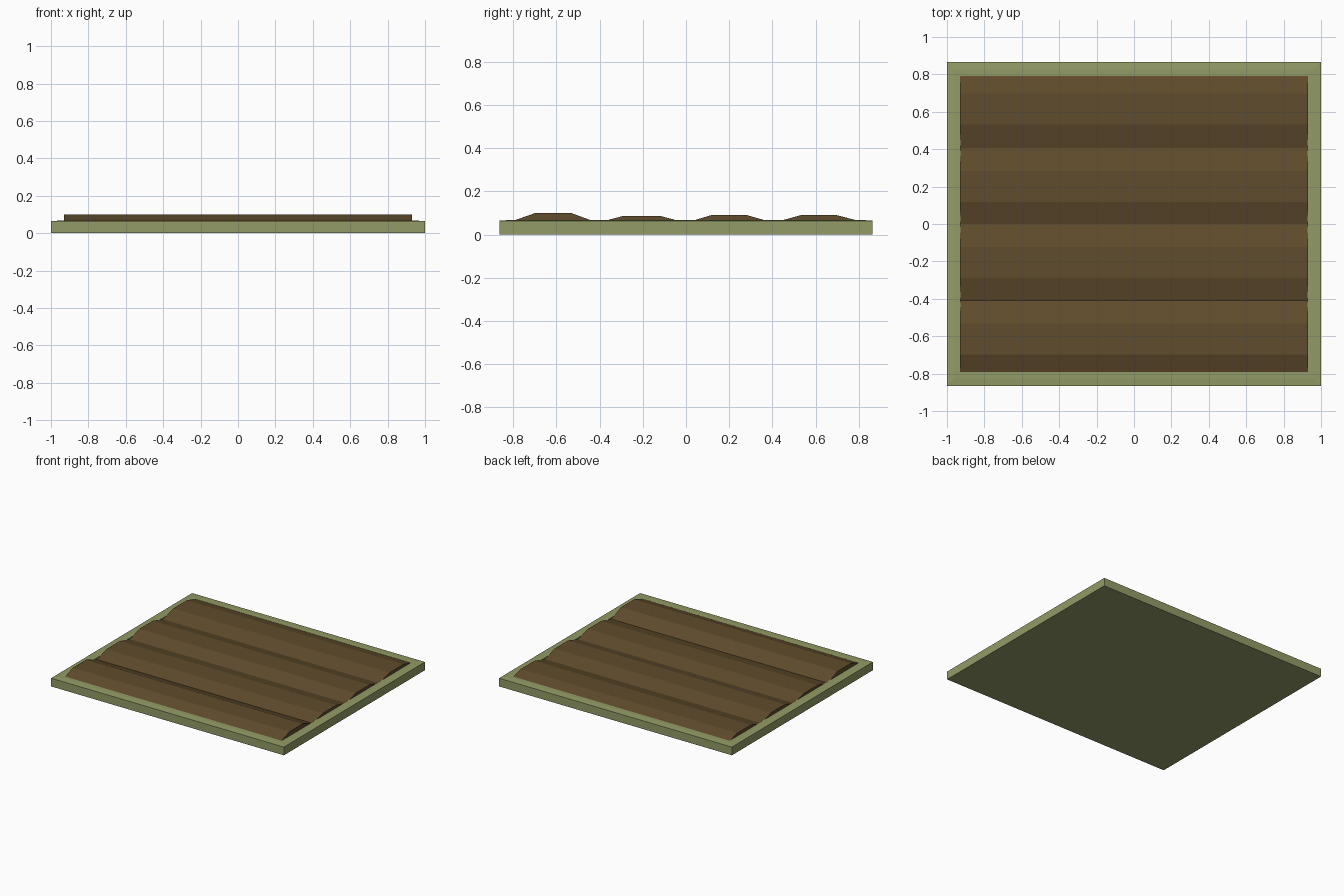
import bpy
import bmesh

cube = bpy.data.objects.get("Cube")
if cube:
    bpy.data.objects.remove(cube, do_unlink=True)


def make_material(name, color):
    mat = bpy.data.materials.new(name)
    mat.use_nodes = True
    mat.diffuse_color = (*color, 1)
    bsdf = mat.node_tree.nodes["Principled BSDF"]
    bsdf.inputs["Base Color"].default_value = (*color, 1)
    bsdf.inputs["Roughness"].default_value = 0.9
    return mat


def add_object(name, bm, mat):
    bmesh.ops.recalc_face_normals(bm, faces=bm.faces)
    mesh = bpy.data.meshes.new(name)
    bm.to_mesh(mesh)
    bm.free()
    mesh.materials.append(mat)
    obj = bpy.data.objects.new(name, mesh)
    bpy.context.collection.objects.link(obj)
    return obj


grass = make_material("grass green", (0.29, 0.33, 0.133))
soil = make_material("soil brown", (0.117, 0.072, 0.026))

# Grass tray: nested rectangles from the underside up, over the rim, into the bed
half_x, half_y, rim = 1.0, 0.865, 0.067
bm = bmesh.new()
loops = []
for inset, z in ((0, 0), (0, 0.064), (0.04, rim), (0.073, rim), (0.073, 0.045)):
    x, y = half_x - inset, half_y - inset
    loops.append([bm.verts.new((sx * x, sy * y, z))
                  for sx, sy in ((-1, -1), (1, -1), (1, 1), (-1, 1))])
for low, high in zip(loops, loops[1:]):
    for i in range(4):
        j = (i + 1) % 4
        bm.faces.new((low[i], low[j], high[j], high[i]))
bm.faces.new(loops[0])
bm.faces.new(loops[-1])
add_object("grass_tray", bm, grass)

# Ploughed soil: flat-topped ridges along x, with valleys just below the rim
edge, valley, bottom = 0.803, 0.055, 0.04
profile = [(-edge, bottom), (-edge, 0.063)]
for centre, height in ((-0.615, 0.1), (-0.205, 0.087), (0.2, 0.09), (0.615, 0.09)):
    profile += [(centre - 0.083, height), (centre + 0.083, height)]
    if centre < 0.5:
        profile.append((centre + 0.205, valley))
profile += [(edge, 0.063), (edge, bottom)]

bm = bmesh.new()
end = bm.faces.new([bm.verts.new((-0.93, y, z)) for y, z in profile])
extruded = bmesh.ops.extrude_face_region(bm, geom=[end], use_keep_orig=True)
new_verts = [g for g in extruded["geom"] if isinstance(g, bmesh.types.BMVert)]
bmesh.ops.translate(bm, verts=new_verts, vec=(1.86, 0, 0))
add_object("soil_ridges", bm, soil)
